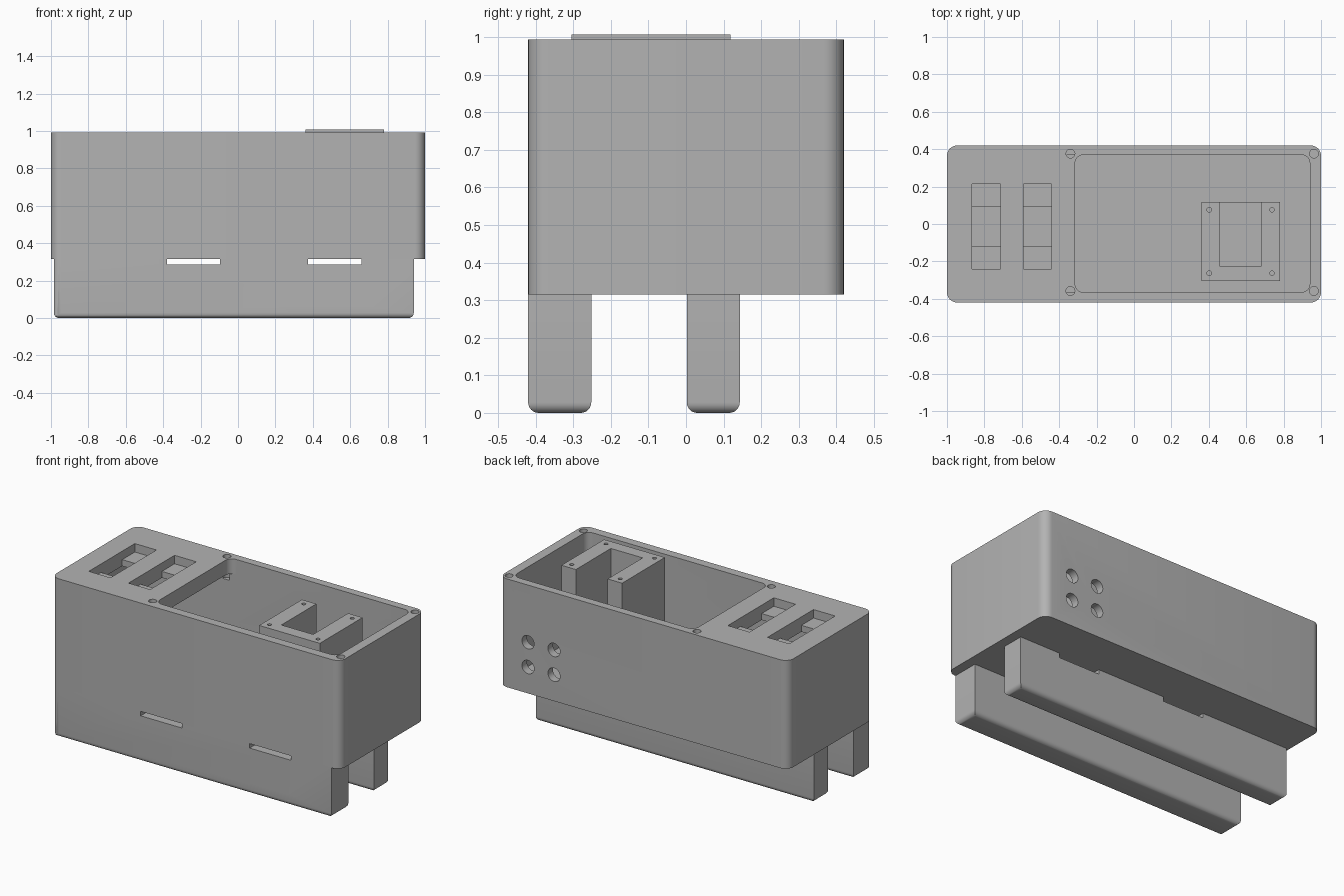
import bpy, bmesh, math

cube = bpy.data.objects.get("Cube")
if cube:
    bpy.data.objects.remove(cube, do_unlink=True)

grey = bpy.data.materials.new("plain grey")
grey.use_nodes = True
colour = (0.45, 0.45, 0.45, 1)
grey.diffuse_color = colour
grey.node_tree.nodes["Principled BSDF"].inputs["Base Color"].default_value = colour


def finish(name, bm):
    bmesh.ops.recalc_face_normals(bm, faces=bm.faces)
    mesh = bpy.data.meshes.new(name)
    bm.to_mesh(mesh)
    bm.free()
    mesh.materials.append(grey)
    obj = bpy.data.objects.new(name, mesh)
    bpy.context.collection.objects.link(obj)
    return obj


def block(name, x, y, z, corner=0, foot=0):
    """Box from ranges; corner rounds upright edges, foot rounds the bottom rim."""
    bm = bmesh.new()
    bmesh.ops.create_cube(bm, size=1)
    for v in bm.verts:
        for i, (lo, hi) in enumerate((x, y, z)):
            v.co[i] = hi if v.co[i] > 0 else lo
    if corner:
        edges = [e for e in bm.edges if abs(e.verts[0].co.z - e.verts[1].co.z) > 0.01]
        bmesh.ops.bevel(bm, geom=edges, offset=corner, segments=8, profile=0.5, affect='EDGES')
    if foot:
        edges = [e for e in bm.edges if all(v.co.z < z[0] + 0.001 for v in e.verts)]
        bmesh.ops.bevel(bm, geom=edges, offset=foot, segments=6, profile=0.5, affect='EDGES')
    return finish(name, bm)


def drill(centre, radius, depth, along_y=False):
    bm = bmesh.new()
    bmesh.ops.create_cone(bm, cap_ends=True, segments=32, radius1=radius, radius2=radius, depth=depth)
    obj = finish("drill", bm)
    obj.location = centre
    if along_y:
        obj.rotation_euler.x = math.pi / 2
    return obj


def combine(target, tool, operation='DIFFERENCE'):
    mod = target.modifiers.new("combine", 'BOOLEAN')
    mod.operation, mod.solver, mod.object = operation, 'EXACT', tool
    bpy.context.view_layer.update()
    graph = bpy.context.evaluated_depsgraph_get()
    mesh = bpy.data.meshes.new_from_object(target.evaluated_get(graph))
    target.modifiers.clear()
    target.data = mesh
    bpy.data.objects.remove(tool, do_unlink=True)


SIDE, DEPTH = (-1, 1), (-0.42, 0.42)
BASE, TOP = 0.315, 0.993
ROUND = 0.055

# Case with an open bay that runs on beneath the switch deck
case = block("case", SIDE, DEPTH, (BASE, TOP), ROUND)
combine(case, block("bay", (-0.945, 0.94), (-0.365, 0.37), (0.37, 0.9), 0.045))
combine(case, block("bay_mouth", (-0.315, 0.94), (-0.365, 0.37), (0.6, 1.1), 0.045))

# Stepped switch slots in the deck
for x in ((-0.865, -0.715), (-0.59, -0.44)):
    combine(case, block("slot", x, (-0.24, 0.215), (0.94, 1.1)))
    combine(case, block("slot_opening", x, (-0.12, 0.09), (0.8, 1.1)))

# Lid screw holes around the bay
for x in (-0.34, 0.962):
    for y in (-0.358, 0.376):
        combine(case, drill((x, y, 0.95), 0.0235, 0.2))

# Cable holes through the rear wall
for x in (0.62, 0.8):
    for z in (0.48, 0.635):
        combine(case, drill((x, 0.4, z), 0.042, 0.16, True))

# U-shaped mounting tower inside the bay
tower = block("mounting_tower", (0.36, 0.78), (-0.305, 0.118), (0.36, 1.007))
combine(tower, block("tower_notch", (0.46, 0.68), (-0.228, 0.2), (0.45, 1.1)))
for x in (0.402, 0.738):
    for y in (-0.263, 0.076):
        combine(tower, drill((x, y, 1.0), 0.012, 0.16))

# Two rails below, with strap gaps against the case
rails = []
for name, y in (("front_rail", (-0.42, -0.252)), ("rear_rail", (0.002, 0.143))):
    rail = block(name, (-0.985, 0.94), y, (0, BASE), foot=0.028)
    combine(rail, block("outline", SIDE, DEPTH, (-0.1, 1), ROUND), 'INTERSECT')
    for x in ((-0.38, -0.095), (0.375, 0.66)):
        combine(rail, block("strap_gap", x, (-0.6, 0.6), (0.287, 0.4)))
    rails.append(rail)

for obj in (case, tower, *rails):
    bpy.ops.object.select_all(action='DESELECT')
    obj.select_set(True)
    bpy.context.view_layer.objects.active = obj
    bpy.ops.object.shade_smooth_by_angle(angle=math.radians(30))
